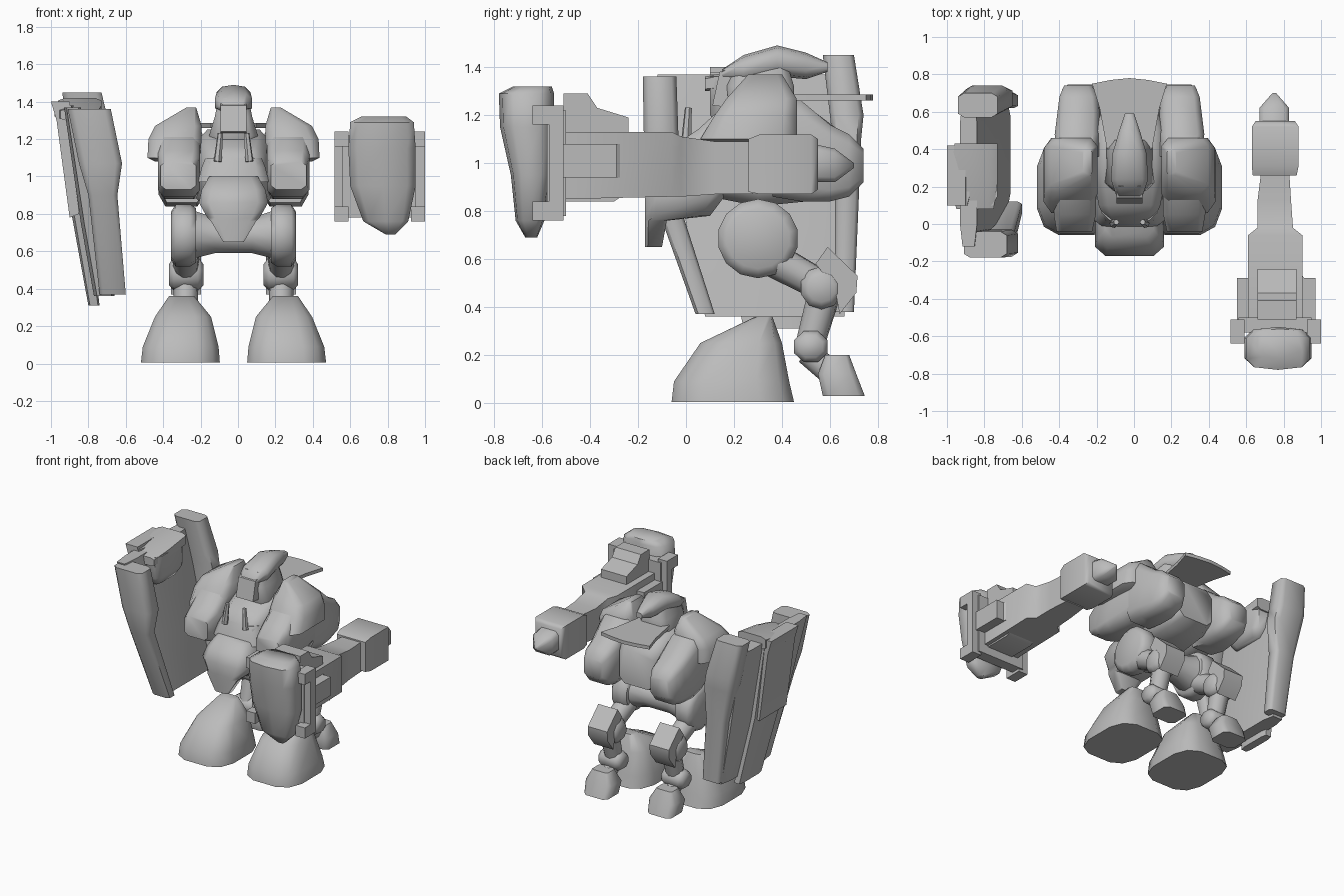
import bpy, bmesh, math
from mathutils import Vector

grey = bpy.data.materials.new("plain_grey")
grey.diffuse_color = (0.5, 0.5, 0.5, 1)
offset = -0.024  # sideways position of the body; the held gear uses 0


def place(axis, t, u, v):
    return {"x": (t, u, v), "y": (u, t, v), "z": (u, v, t)}[axis]


def finish(name, bm, mirror=False, angle=50):
    bmesh.ops.recalc_face_normals(bm, faces=bm.faces)
    me = bpy.data.meshes.new(name)
    bm.to_mesh(me)
    bm.free()
    me.materials.append(grey)
    ob = bpy.data.objects.new(name, me)
    ob.location.x = offset
    bpy.context.collection.objects.link(ob)
    bpy.ops.object.select_all(action="DESELECT")
    ob.select_set(True)
    bpy.context.view_layer.objects.active = ob
    bpy.ops.object.shade_smooth_by_angle(angle=math.radians(angle))
    if mirror:
        twin = bpy.data.objects.new(name + "_mirrored", me.copy())
        for vert in twin.data.vertices:
            vert.co.x = -vert.co.x
        twin.data.flip_normals()
        twin.location.x = offset
        bpy.context.collection.objects.link(twin)
    return ob


def skin(name, rings, mirror=False, angle=50):
    """Close a stack of equal point rings into a solid."""
    bm = bmesh.new()
    rows = [[bm.verts.new(p) for p in ring] for ring in rings]
    n = len(rows[0])
    for a, b in zip(rows, rows[1:]):
        for i in range(n):
            j = (i + 1) % n
            bm.faces.new((a[i], a[j], b[j], b[i]))
    bm.faces.new(rows[0])
    bm.faces.new(rows[-1])
    return finish(name, bm, mirror, angle)


def loft(name, axis, rows, n=8, power=5, mirror=False, angle=60):
    """Rows are (position, u0, u1, v0, v1); sections are rounded boxes."""
    shape = []
    for i in range(n):
        a = 2 * math.pi * (i + 0.5) / n
        c, s = math.cos(a), math.sin(a)
        shape.append((math.copysign(abs(c) ** (2 / power), c),
                      math.copysign(abs(s) ** (2 / power), s)))
    m = max(c for c, s in shape)
    k = max(s for c, s in shape)
    rings = []
    for t, u0, u1, v0, v1 in rows:
        rings.append([place(axis, t, (u0 + u1) / 2 + (u1 - u0) / 2 * c / m,
                            (v0 + v1) / 2 + (v1 - v0) / 2 * s / k)
                      for c, s in shape])
    return skin(name, rings, mirror, angle)


def prism(name, axis, pts, lo, hi, mirror=False):
    return skin(name, [[place(axis, t, u, v) for u, v in pts] for t in (lo, hi)],
                mirror, 35)


def rod(name, a, b, ra, rb, n=10, mirror=False):
    a, b = Vector(a), Vector(b)
    d = (b - a).normalized()
    s = d.orthogonal().normalized()
    w = d.cross(s)
    ang = [2 * math.pi * (i + .5) / n for i in range(n)]
    rings = [[p + r * (s * math.cos(t) + w * math.sin(t)) for t in ang]
             for p, r in ((a, ra), (b, rb))]
    return skin(name, rings, mirror)


# Torso and cockpit
loft("torso", "y", [(.02, -.13, .13, .92, 1.1), (.1, -.165, .165, .86, 1.16),
                    (.3, -.2, .2, .82, 1.25), (.5, -.19, .19, .84, 1.24),
                    (.62, -.14, .14, .88, 1.15)])
loft("cockpit", "z", [(.65, -.055, .055, -.17, -.1), (.76, -.12, .12, -.17, -.08),
                      (.78, -.14, .14, -.17, .1), (.86, -.185, .185, -.17, .16),
                      (.93, -.17, .17, -.13, .2), (1.0, -.13, .13, -.07, .2)])
loft("collar_ring", "z", [(.97, -.19, .19, -.02, .25), (1.05, -.17, .17, 0, .3),
                          (1.1, -.15, .15, .02, .3)])
rod("cockpit_lever", (.085, .0, 1.08), (.07, .01, 1.23), .022, .015, 6, True)

# Head
loft("head", "z", [(1.15, -.1, .1, .2, .42), (1.22, -.13, .13, .18, .45),
                   (1.32, -.1, .1, .17, .45), (1.42, -.08, .08, .2, .42)])
prism("face_plate", "x", [(.11, 1.24), (.14, 1.38), (.2, 1.4), (.2, 1.23)], -.07, .07)
loft("helmet_crest", "y", [(.15, -.07, .07, 1.35, 1.39), (.24, -.1, .1, 1.33, 1.45),
                           (.38, -.09, .09, 1.36, 1.49), (.5, -.055, .055, 1.35, 1.46),
                           (.59, -.025, .025, 1.38, 1.42)], power=2.5, n=10)
prism("neck_fin", "z", [(-.12, .4), (.12, .4), (.16, .62), (.2, .75), (.1, .77),
                        (0, .78), (-.1, .77), (-.2, .75), (-.16, .62)], 1.26, 1.285)

# Shoulders
loft("shoulder_block", "y", [(-.04, .2, .39, .93, 1.08), (.05, .18, .405, .89, 1.14),
                             (.16, .18, .405, .88, 1.24), (.3, .17, .4, .88, 1.28),
                             (.4, .17, .39, .9, 1.27)], mirror=True)
loft("shoulder_pad", "z", [(1.37, .2, .25, .26, .4), (1.27, .17, .42, .17, .46),
                           (1.2, .17, .455, .12, .46), (1.1, .18, .46, .06, .46),
                           (1.08, .2, .42, .1, .42)], mirror=True)
loft("shoulder_back", "y", [(.36, .16, .39, .86, 1.28), (.48, .16, .4, .84, 1.26),
                            (.6, .16, .385, .84, 1.16), (.68, .17, .375, .86, 1.12),
                            (.74, .2, .35, .92, 1.06)], mirror=True)

# Hips
loft("hip_bar", "x", [(-.22, .17, .43, .56, .82), (-.1, .2, .4, .59, .78),
                      (.1, .2, .4, .59, .78), (.22, .17, .43, .56, .82)], 12, 2)
loft("hip_joint", "x", [(.2, .15, .45, .54, .83), (.23, .135, .465, .52, .85),
                        (.31, .135, .465, .52, .85), (.335, .17, .43, .56, .81)],
     14, 2, True)

# Legs
rod("thigh", (.255, .36, .6), (.255, .58, .48), .075, .065, mirror=True)
loft("knee_joint", "x", [(.16, .51, .62, .42, .53), (.19, .48, .65, .39, .57),
                         (.32, .48, .65, .39, .57), (.345, .51, .62, .42, .53)],
     10, 2, True)
prism("knee_guard", "x", [(.59, .65), (.54, .58), (.62, .48), (.64, .37),
                          (.71, .46), (.715, .53)], .175, .335, True)
rod("shin", (.255, .58, .47), (.255, .51, .22), .07, .06, mirror=True)
loft("ankle_joint", "x", [(.17, .47, .57, .19, .28), (.2, .45, .59, .17, .3),
                          (.32, .45, .59, .17, .3), (.35, .47, .57, .19, .28)],
     8, 2, True)

# Feet
loft("foot", "z", [(.005, .073, .495, -.06, .45), (.09, .08, .485, -.05, .43),
                   (.25, .12, .42, .06, .4), (.36, .21, .345, .29, .36)],
     12, 3.2, True)
rod("heel_link", (.26, .5, .21), (.26, .63, .11), .05, .06, mirror=True)
loft("heel", "z", [(.03, .165, .36, .57, .745), (.12, .155, .37, .55, .71),
                   (.2, .2, .33, .58, .68)], mirror=True)

offset = 0
# Cannon arm
loft("cannon_barrel", "y", [(-.5, .61, .9, .85, 1.13), (-.06, .61, .9, .86, 1.13),
                            (-.02, .66, .85, .86, 1.11), (.12, .66, .84, .87, 1.09),
                            (.28, .68, .83, .87, 1.09)], n=4)
loft("cannon_rear", "y", [(.26, .635, .87, .88, 1.1), (.31, .63, .88, .87, 1.12),
                          (.52, .63, .88, .87, 1.12), (.55, .65, .86, .89, 1.1)], n=4)
loft("rear_spike", "y", [(.53, .67, .83, .92, 1.08), (.62, .67, .83, .92, 1.06),
                         (.7, .74, .76, .98, 1.0)])
prism("cannon_ridge", "x", [(-.51, 1.29), (-.41, 1.29), (-.37, 1.23), (-.24, 1.19),
                            (-.24, .88), (-.3, .84), (-.51, .84)], .66, .87)
prism("cannon_side_lugs", "z", [(.55, -.51), (.55, -.29), (.61, -.29), (.66, -.22),
                                (.86, -.22), (.91, -.29), (.97, -.29), (.97, -.51)],
      .94, 1.08)
# Clamp frame around the muzzle
for side, x0, x1 in (("left", .515, .59), ("right", .925, 1.0)):
    prism(side + "_clamp", "x", [(-.64, .76), (-.51, .76), (-.51, 1.24), (-.64, 1.24),
                                 (-.64, 1.16), (-.57, 1.16), (-.57, .84), (-.64, .84)],
          x0, x1)
prism("clamp_plate", "y", [(.56, .78), (.95, .78), (.95, 1.22), (.56, 1.22)], -.58, -.5)
loft("muzzle_guard", "z", [(.69, .79, .84, -.67, -.62), (.76, .67, .91, -.71, -.59),
                           (.95, .6, .95, -.73, -.56), (1.15, .59, .95, -.775, -.55),
                           (1.29, .6, .94, -.78, -.55), (1.32, .66, .9, -.72, -.56)],
     n=10, power=3.2)

# Shield
loft("shield_panel", "z", [(1.37, -.93, -.84, -.12, .66), (.75, -.84, -.72, 0, .66),
                           (.36, -.77, -.66, .08, .66)])
loft("shield_front_post", "z", [(1.36, -.91, -.68, -.18, -.04),
                                (1.07, -.85, -.62, -.175, -.03),
                                (.9, -.8, -.645, -.15, -.05),
                                (.37, -.74, -.6, .04, .12)])
loft("shield_back_post", "z", [(1.45, -.94, -.73, .57, .7), (1.2, -.9, -.67, .6, .74),
                               (1.1, -.88, -.65, .61, .73), (.85, -.82, -.66, .62, .72),
                               (.38, -.76, -.62, .62, .7)])
loft("shield_spine", "z", [(1.38, -.96, -.88, .1, .42), (.8, -.89, -.8, .14, .44),
                           (.31, -.8, -.74, .24, .5)])
prism("shield_outer_plate", "y", [(-1.0, 1.4), (-.9, 1.4), (-.85, .8), (-.9, .78),
                                  (-.97, 1.3)], .1, .42)
loft("shield_cap", "y", [(.08, -.95, -.75, 1.3, 1.36), (.22, -.98, -.73, 1.31, 1.39),
                         (.43, -.96, -.73, 1.33, 1.42)])
loft("shield_grip", "z", [(1.14, -.86, -.76, .14, .38), (1.2, -.88, -.73, .1, .42),
                          (1.36, -.9, -.73, .1, .42)])
